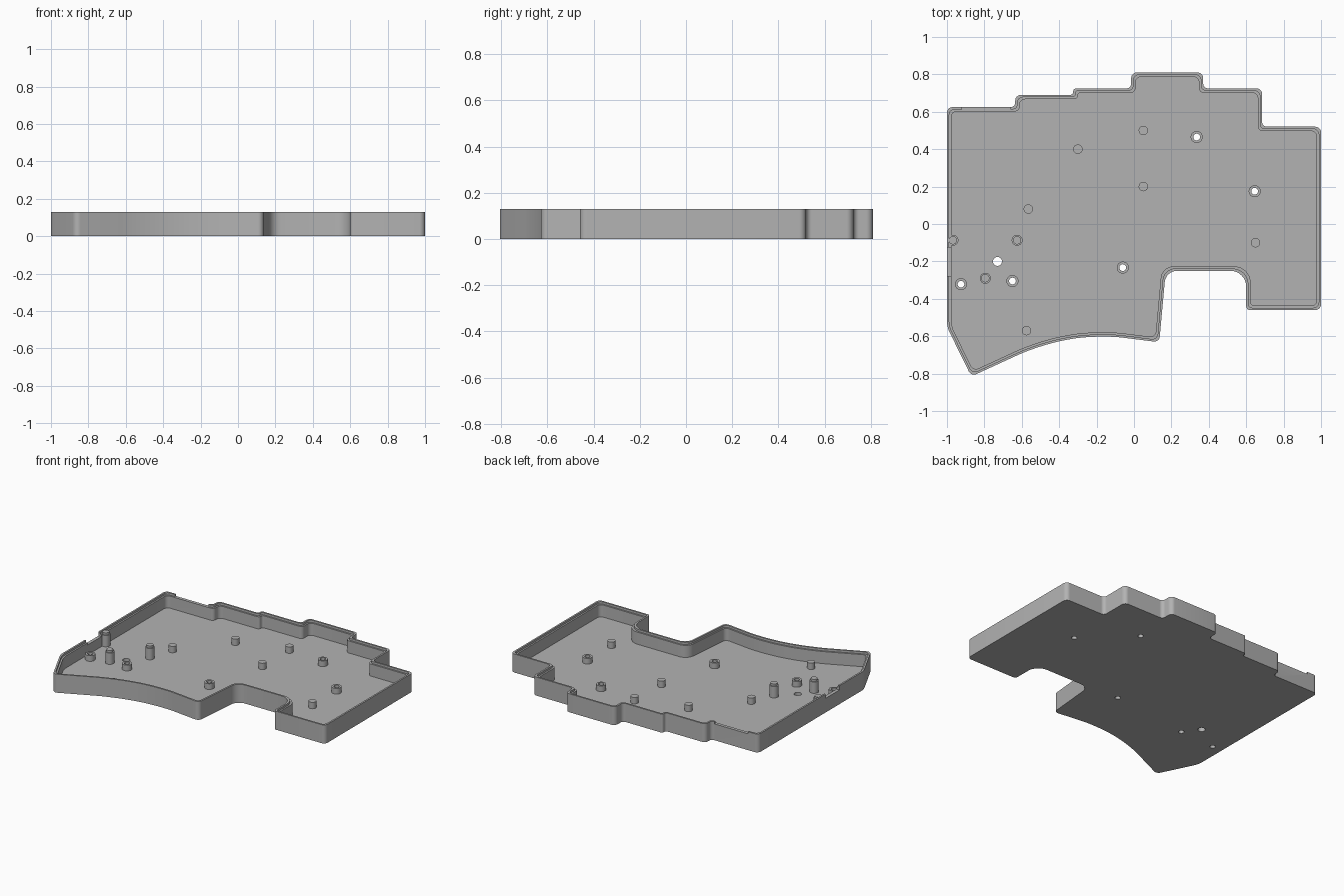
import bpy, bmesh, math
from mathutils import Vector

cube = bpy.data.objects.get("Cube")
if cube:
    bpy.data.objects.remove(cube)

HEIGHT, FLOOR, LEDGE = 0.13, 0.03, 0.115

grey = bpy.data.materials.new("light_grey")
grey.use_nodes = True
colour = (0.45, 0.45, 0.45, 1)
grey.diffuse_color = colour
grey.node_tree.nodes["Principled BSDF"].inputs["Base Color"].default_value = colour

# Case outline, counter-clockwise: x, y, corner rounding
OUTLINE = [
    (-0.87, -0.815, 0.03), (-0.5, -0.645, 0.13), (-0.2, -0.59, 0.14),
    (0.135, -0.632, 0.03), (0.17, -0.25, 0.06), (0.6, -0.25, 0.085),
    (0.6, -0.46, 0.02), (1, -0.46, 0.03), (1, 0.52, 0.03),
    (0.685, 0.52, 0.025), (0.685, 0.725, 0.03), (0.37, 0.725, 0.025),
    (0.37, 0.81, 0.03), (-0.015, 0.81, 0.03), (-0.015, 0.725, 0.025),
    (-0.325, 0.725, 0.016), (-0.325, 0.69, 0.016), (-0.635, 0.69, 0.03),
    (-0.635, 0.625, 0.025), (-1, 0.625, 0.03), (-1, -0.55, 0.03)]


def rounded_outline(inset, steps=8):
    """Move the outline inward, then round its corners."""
    pts = [Vector(p[:2]) for p in OUTLINE]
    n = len(pts)
    moved = []
    for i, p in enumerate(pts):
        a = (p - pts[i - 1]).normalized()
        b = (pts[(i + 1) % n] - p).normalized()
        na, nb = Vector((-a.y, a.x)), Vector((-b.y, b.x))
        moved.append(p + (na + nb) * inset / (1 + na.dot(nb)))
    loop = []
    for i, p in enumerate(moved):
        r = OUTLINE[i][2]
        u = (moved[i - 1] - p).normalized() * r
        v = (moved[(i + 1) % n] - p).normalized() * r
        for k in range(steps + 1):
            t = k / steps
            s = 1 - t
            loop.append(p + u * (s**3 + 1.35 * s * s * t) + v * (t**3 + 1.35 * t * t * s))
    return loop


def circle(x, y, r, n=32):
    return [Vector((x + r * math.cos(math.tau * i / n), y + r * math.sin(math.tau * i / n)))
            for i in range(n)]


def loft(name, sections, closed=False):
    """Skin a list of (loop, z) sections; cap the ends or close it as a ring."""
    bm = bmesh.new()
    rows = [[bm.verts.new((p.x, p.y, z)) for p in loop] for loop, z in sections]
    pairs = list(zip(rows, rows[1:]))
    if closed:
        pairs.append((rows[-1], rows[0]))
    else:
        bm.faces.new(rows[0])
        bm.faces.new(rows[-1])
    for low, high in pairs:
        for i in range(len(low)):
            bm.faces.new((low[i - 1], low[i], high[i], high[i - 1]))
    bmesh.ops.recalc_face_normals(bm, faces=bm.faces)
    mesh = bpy.data.meshes.new(name)
    bm.to_mesh(mesh)
    bm.free()
    mesh.materials.append(grey)
    obj = bpy.data.objects.new(name, mesh)
    bpy.context.collection.objects.link(obj)
    return obj


def smooth(obj):
    bpy.ops.object.select_all(action='DESELECT')
    obj.select_set(True)
    bpy.context.view_layer.objects.active = obj
    bpy.ops.object.shade_smooth_by_angle(angle=math.radians(30))


def cut(obj, cutter):
    cutter.hide_render = True
    mod = obj.modifiers.new("cut", 'BOOLEAN')
    mod.operation, mod.solver, mod.object = 'DIFFERENCE', 'EXACT', cutter
    bpy.context.view_layer.objects.active = obj
    bpy.ops.object.modifier_apply(modifier=mod.name)
    bpy.data.objects.remove(cutter)


def box(name, x0, x1, y0, y1, z0, z1):
    loop = [Vector(p) for p in ((x0, y0), (x1, y0), (x1, y1), (x0, y1))]
    return loft(name, [(loop, z0), (loop, z1)])


# Tray: floor, wall and the recessed ledge inside the rim
outer, rim, inner = (rounded_outline(d) for d in (0, 0.012, 0.023))
tray = loft("case_tray", [(outer, 0), (outer, HEIGHT), (rim, HEIGHT),
                          (rim, LEDGE), (inner, LEDGE), (inner, FLOOR)])

# Port notch in the side wall, shallow notch in the back wall
cut(tray, box("port_cutter", -1.1, -0.96, -0.278, -0.125, 0.1, 0.2))
cut(tray, box("back_cutter", -0.92, -0.66, 0.58, 0.7, LEDGE, 0.2))

SCREWS = [(0.335, 0.465), (0.645, 0.175), (-0.06, -0.233), (-0.925, -0.322), (-0.65, -0.305)]
RESTS = [(-0.3, 0.4), (0.05, 0.5), (0.05, 0.2), (-0.565, 0.08), (0.65, -0.1), (-0.575, -0.57)]
PINS = [(-0.968, -0.087), (-0.625, -0.087), (-0.795, -0.29)]

# Screw holes and the reset hole through the floor
for x, y, r in [(x, y, 0.018) for x, y in SCREWS] + [(-0.73, -0.2, 0.024)]:
    hole = circle(x, y, r)
    cut(tray, loft("hole_cutter", [(hole, -0.1), (hole, 0.06)]))
smooth(tray)

# Hollow screw standoffs
for x, y in SCREWS:
    wide, bore = circle(x, y, 0.032), circle(x, y, 0.018)
    smooth(loft("screw_standoff", [(wide, FLOOR - 0.005), (wide, 0.07),
                                   (bore, 0.07), (bore, FLOOR - 0.005)], closed=True))

# Plain support posts
for x, y in RESTS:
    ring = circle(x, y, 0.025)
    smooth(loft("support_post", [(ring, FLOOR - 0.005), (ring, 0.075)]))

# Tall posts with a stepped tip
for x, y in PINS:
    body, tip = circle(x, y, 0.029), circle(x, y, 0.022)
    smooth(loft("tall_post", [(body, FLOOR - 0.005), (body, 0.11), (tip, 0.11), (tip, 0.125)]))
